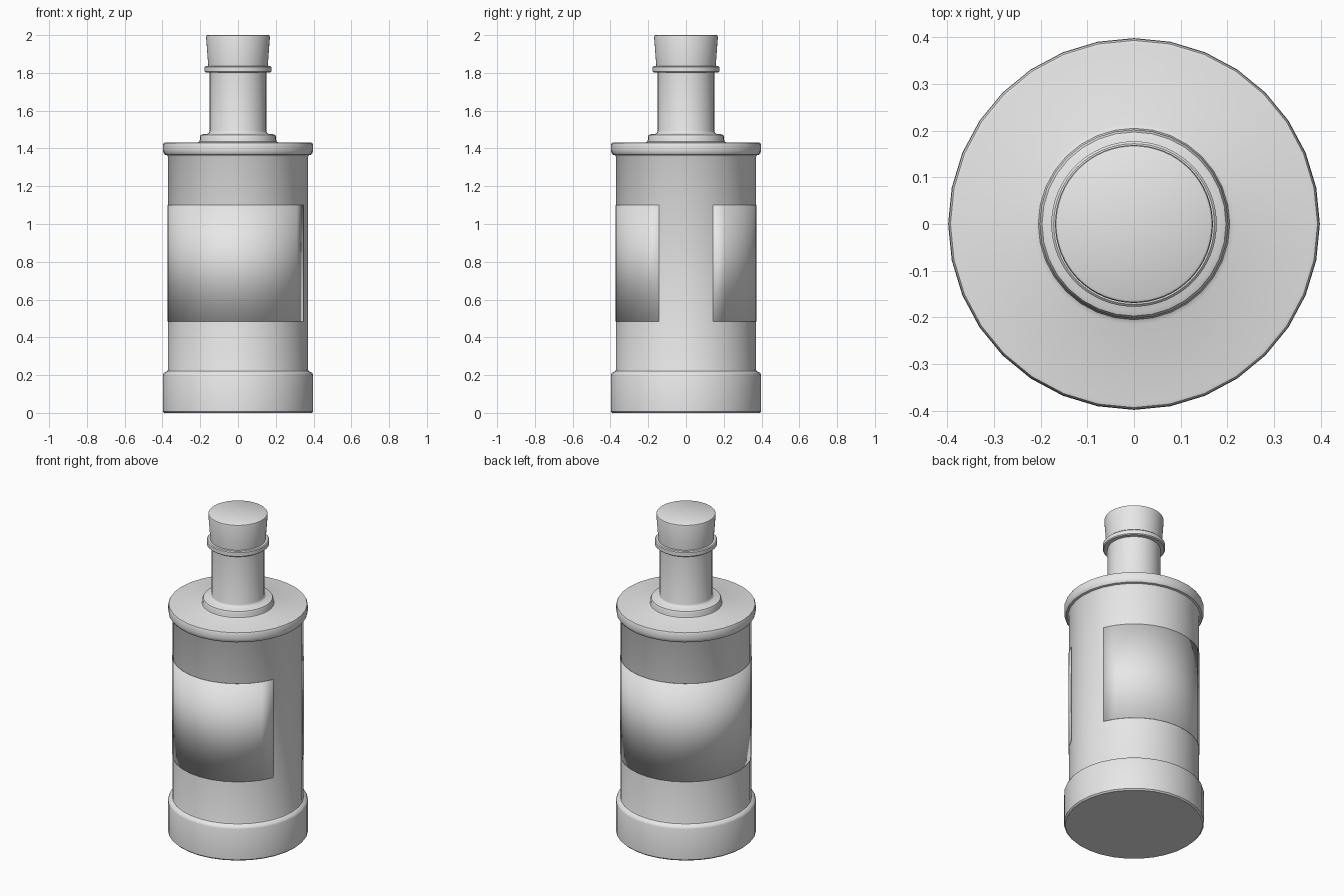
import bpy
import bmesh
import math
from mathutils import Matrix, Vector

cube = bpy.data.objects.get("Cube")
if cube:
    bpy.data.objects.remove(cube, do_unlink=True)

SIDES = 32

grey = bpy.data.materials.new("plain grey")
grey.use_nodes = True
grey.diffuse_color = (0.8, 0.8, 0.8, 1)
grey.node_tree.nodes["Principled BSDF"].inputs["Base Color"].default_value = (0.8, 0.8, 0.8, 1)


def lathe(name, profile, start=0.0, sweep=360.0, sides=SIDES):
    """Spin a radius/height profile about the z axis."""
    bm = bmesh.new()
    verts = [bm.verts.new((r, 0, z)) for r, z in profile]
    edges = [bm.edges.new(pair) for pair in zip(verts, verts[1:])]
    bmesh.ops.rotate(bm, verts=verts, cent=(0, 0, 0),
                     matrix=Matrix.Rotation(math.radians(start), 3, "Z"))
    bmesh.ops.spin(bm, geom=verts + edges, cent=(0, 0, 0), axis=(0, 0, 1),
                   angle=math.radians(sweep), steps=round(sides * sweep / 360))
    bmesh.ops.remove_doubles(bm, verts=bm.verts[:], dist=0.0001)
    bmesh.ops.recalc_face_normals(bm, faces=bm.faces[:])
    # An open sheet must face away from the axis
    if sweep < 360:
        for face in bm.faces:
            centre = face.calc_center_median()
            if face.normal.dot(Vector((centre.x, centre.y, 0))) < 0:
                face.normal_flip()
    mesh = bpy.data.meshes.new(name)
    bm.to_mesh(mesh)
    bm.free()
    mesh.materials.append(grey)
    obj = bpy.data.objects.new(name, mesh)
    bpy.context.collection.objects.link(obj)
    bpy.ops.object.select_all(action="DESELECT")
    obj.select_set(True)
    bpy.context.view_layer.objects.active = obj
    bpy.ops.object.shade_smooth_by_angle(angle=math.radians(40))
    return obj


# Bottle: heavy foot, straight body, rounded shoulder rim, neck ring and neck
lathe("bottle", [
    (0, 0), (0.39, 0), (0.398, 0.008),
    (0.398, 0.2), (0.393, 0.212), (0.374, 0.222), (0.371, 0.23),
    (0.371, 1.355), (0.376, 1.364), (0.388, 1.367), (0.395, 1.377),
    (0.397, 1.39), (0.397, 1.42), (0.393, 1.429), (0.385, 1.431),
    (0.215, 1.431), (0.205, 1.436), (0.202, 1.445),
    (0.202, 1.46), (0.197, 1.471), (0.187, 1.475),
    (0.162, 1.477), (0.154, 1.482), (0.15, 1.492),
    (0.15, 1.83), (0, 1.83),
])

# Wrapped label, open on one side
label = lathe("label", [(0.3735, 0.485), (0.3735, 1.1)], start=22.5, sweep=315)
thickness = label.modifiers.new("paper thickness", "SOLIDIFY")
thickness.thickness = 0.002
thickness.offset = 0

# Collar around the mouth
lathe("mouth_collar", [
    (0.149, 1.802), (0.172, 1.802), (0.177, 1.807),
    (0.177, 1.831), (0.172, 1.836), (0, 1.836),
], sides=64)

# Tapered stopper
lathe("stopper", [
    (0, 1.83), (0.157, 1.83), (0.169, 1.99),
    (0.167, 1.997), (0.162, 2.0), (0, 2.0),
], sides=64)
